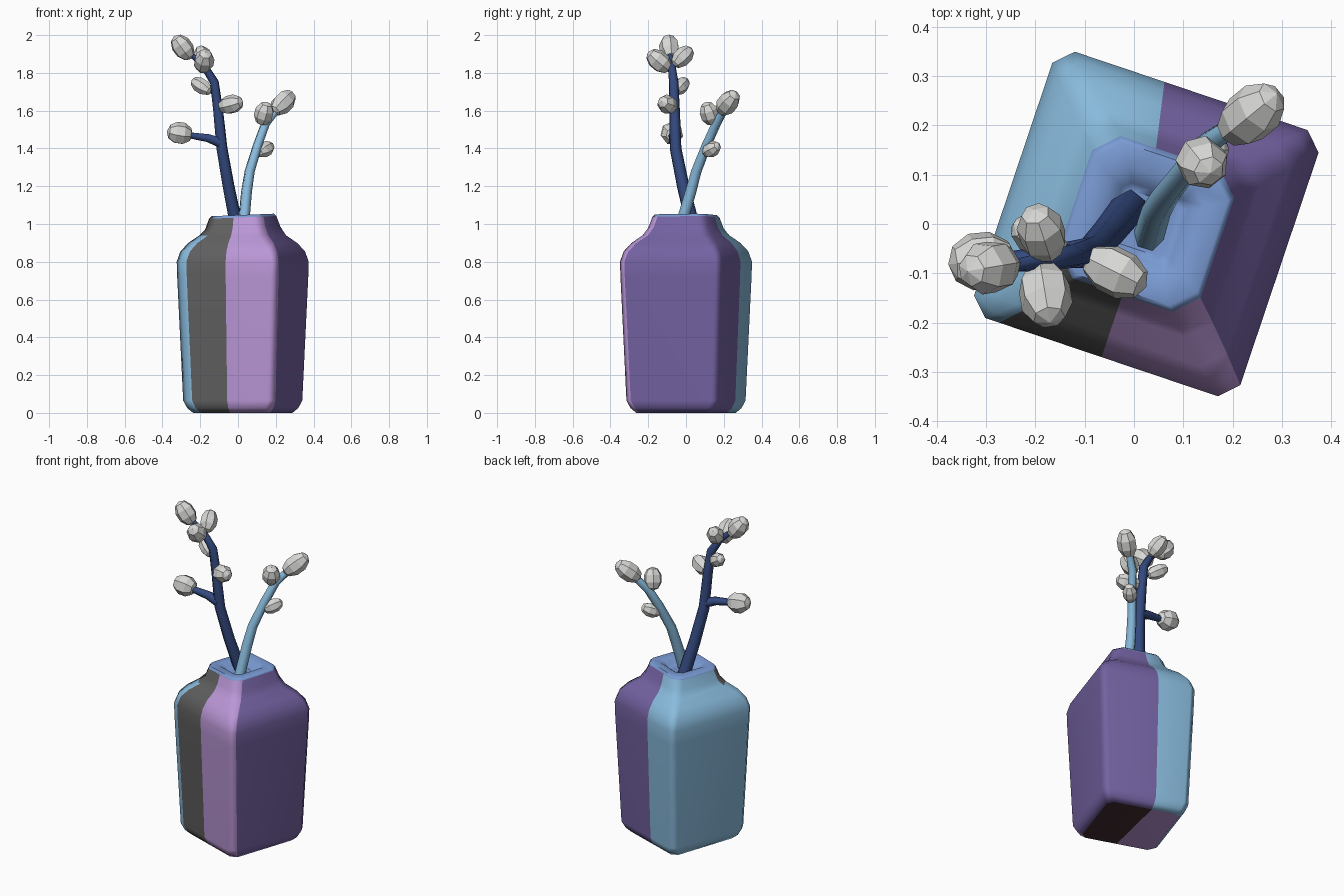
import bpy
import bmesh
import math
from mathutils import Vector, Matrix

cube = bpy.data.objects.get("Cube")
if cube:
    bpy.data.objects.remove(cube, do_unlink=True)


def material(name, r, g, b):
    """Flat material from 0-255 display values."""
    def lin(c):
        c /= 255
        return c / 12.92 if c < 0.04 else ((c + 0.055) / 1.055) ** 2.4
    color = (lin(r), lin(g), lin(b), 1)
    m = bpy.data.materials.new(name)
    m.use_nodes = True
    m.diffuse_color = color
    bsdf = m.node_tree.nodes["Principled BSDF"]
    bsdf.inputs["Base Color"].default_value = color
    bsdf.inputs["Roughness"].default_value = 0.8
    return m


sky = material("sky_blue", 137, 187, 221)
grey = material("charcoal_grey", 95, 95, 95)
lilac = material("lilac", 186, 150, 214)
purple = material("purple", 116, 98, 162)
rim_blue = material("periwinkle", 122, 155, 212)
maroon = material("dark_maroon", 66, 44, 48)
navy = material("navy", 52, 74, 128)
white = material("bud_white", 216, 216, 214)


def finish(bm, name, mats):
    bmesh.ops.recalc_face_normals(bm, faces=bm.faces)
    mesh = bpy.data.meshes.new(name)
    bm.to_mesh(mesh)
    bm.free()
    for m in mats:
        mesh.materials.append(m)
    obj = bpy.data.objects.new(name, mesh)
    bpy.context.collection.objects.link(obj)
    return obj


def smooth(obj, degrees):
    bpy.ops.object.select_all(action='DESELECT')
    obj.select_set(True)
    bpy.context.view_layer.objects.active = obj
    bpy.ops.object.shade_smooth_by_angle(angle=math.radians(degrees))


# Vase: chamfered square rings (height, half width, chamfer)
PROFILE = [
    (0.0, 0.215, 0.03), (0.025, 0.24, 0.033), (0.065, 0.258, 0.036),
    (0.72, 0.283, 0.036), (0.8, 0.285, 0.036), (0.855, 0.27, 0.038),
    (0.9, 0.238, 0.042), (0.94, 0.192, 0.045), (0.98, 0.168, 0.045),
    (1.035, 0.152, 0.045), (1.048, 0.142, 0.045), (1.048, 0.1, 0.03),
    (1.025, 0.07, 0.015), (1.005, 0.055, 0.01),
]
RIM_START = 9
NECK_START = 7
TURN = Matrix.Rotation(math.radians(-18.6), 3, 'Z')
CENTER = Vector((0.025, 0, 0))


def ring(z, h, c):
    """Outline from the front left corner, with points at the colour splits."""
    k = h - c
    pts = [(-k, -h), (-0.88 * k, -h), (0, -h), (k, -h), (h, -k), (h, k),
           (k, h), (-0.2 * h, h), (-k, h), (-h, k), (-h, -k)]
    tilt = 0.04 if z > 0.95 else 0
    out = []
    for u, v in pts:
        p = TURN @ Vector((u, v, z)) + CENTER
        p.z += tilt * (p.x - CENTER.x)
        out.append(p)
    return out


vase_mats = [sky, grey, lilac, purple, rim_blue, maroon]
SIDE_COLORS = [0, 1, 2, 2, 3, 3, 3, 0, 0, 0, 0]
bm = bmesh.new()
rings = [[bm.verts.new(p) for p in ring(*row)] for row in PROFILE]
n = len(SIDE_COLORS)
for i in range(len(rings) - 1):
    for j in range(n):
        k = (j + 1) % n
        f = bm.faces.new((rings[i][j], rings[i][k], rings[i + 1][k], rings[i + 1][j]))
        f.material_index = SIDE_COLORS[j]
        if i >= NECK_START and j in (0, n - 1):
            f.material_index = 1
        if i >= RIM_START:
            f.material_index = 4
bm.faces.new(rings[-1]).material_index = 4
base = rings[0]
bm.faces.new(base[2:8]).material_index = 5
bm.faces.new(base[7:] + base[:3]).material_index = 2
vase = finish(bm, "vase", vase_mats)
smooth(vase, 50)
mod = vase.modifiers.new("even_shading", 'WEIGHTED_NORMAL')
mod.keep_sharp = True


# Stems: six-sided tapered tubes through (x, y, z, radius)
def stem(name, points, mat):
    curve = bpy.data.curves.new(name, 'CURVE')
    curve.dimensions = '3D'
    curve.bevel_depth = 1
    curve.bevel_resolution = 1
    curve.use_fill_caps = True
    spline = curve.splines.new('POLY')
    spline.points.add(len(points) - 1)
    for p, (x, y, z, r) in zip(spline.points, points):
        p.co = (x, y, z, 1)
        p.radius = r
    curve.materials.append(mat)
    obj = bpy.data.objects.new(name, curve)
    bpy.context.collection.objects.link(obj)
    bpy.ops.object.select_all(action='DESELECT')
    obj.select_set(True)
    bpy.context.view_layer.objects.active = obj
    bpy.ops.object.convert(target='MESH')
    smooth(bpy.context.object, 65)


stem("navy_stem", [(-0.01, 0.035, 1.0, 0.036), (-0.05, -0.015, 1.2, 0.033),
                   (-0.085, -0.055, 1.4, 0.031), (-0.105, -0.06, 1.6, 0.028),
                   (-0.125, -0.065, 1.75, 0.025), (-0.175, -0.075, 1.83, 0.021),
                   (-0.25, -0.085, 1.9, 0.012)], navy)
stem("navy_side_twig", [(-0.09, -0.058, 1.43, 0.031), (-0.16, -0.065, 1.455, 0.024),
                        (-0.26, -0.075, 1.47, 0.018)], navy)
stem("navy_front_twig", [(-0.1, -0.06, 1.59, 0.014), (-0.06, -0.085, 1.625, 0.01)], navy)
stem("navy_back_twig", [(-0.12, -0.06, 1.69, 0.014), (-0.17, -0.04, 1.72, 0.01)], navy)
stem("blue_stem", [(0.03, -0.025, 1.0, 0.031), (0.045, 0.025, 1.17, 0.03),
                   (0.062, 0.055, 1.28, 0.028), (0.105, 0.11, 1.42, 0.026),
                   (0.145, 0.16, 1.53, 0.025), (0.21, 0.205, 1.61, 0.021)], sky)
stem("blue_side_twig", [(0.1, 0.1, 1.37, 0.012), (0.135, 0.13, 1.39, 0.009)], sky)


# Buds: faceted ellipsoids (centre, axis, half length, radius)
def bud(name, center, axis, length, radius):
    bm = bmesh.new()
    bmesh.ops.create_uvsphere(bm, u_segments=7, v_segments=5, radius=1)
    turn = Vector(axis).to_track_quat('Z', 'Y').to_matrix().to_4x4()
    size = Matrix.Diagonal((radius, radius, length, 1))
    bm.transform(Matrix.Translation(center) @ turn @ size)
    finish(bm, name, [white])


bud("top_bud", (-0.293, -0.088, 1.934), (-0.6, -0.1, 0.8), 0.076, 0.056)
bud("upper_front_bud", (-0.18, -0.142, 1.862), (0.1, -0.6, 0.5), 0.077, 0.056)
bud("upper_back_bud", (-0.187, -0.018, 1.885), (-0.2, 0.6, 0.6), 0.07, 0.05)
bud("middle_back_bud", (-0.193, -0.028, 1.73), (-0.7, 0.4, 0.45), 0.068, 0.042)
bud("middle_front_bud", (-0.038, -0.097, 1.633), (0.8, -0.4, 0.2), 0.072, 0.052)
bud("side_bud", (-0.308, -0.075, 1.48), (-1, -0.1, 0.15), 0.07, 0.062)
bud("blue_stem_top_bud", (0.238, 0.222, 1.642), (0.55, 0.45, 0.55), 0.086, 0.057)
bud("blue_stem_bud", (0.138, 0.125, 1.585), (0.2, -0.25, 0.7), 0.067, 0.053)
bud("blue_stem_low_bud", (0.143, 0.135, 1.395), (0.6, 0.6, 0.35), 0.06, 0.042)
